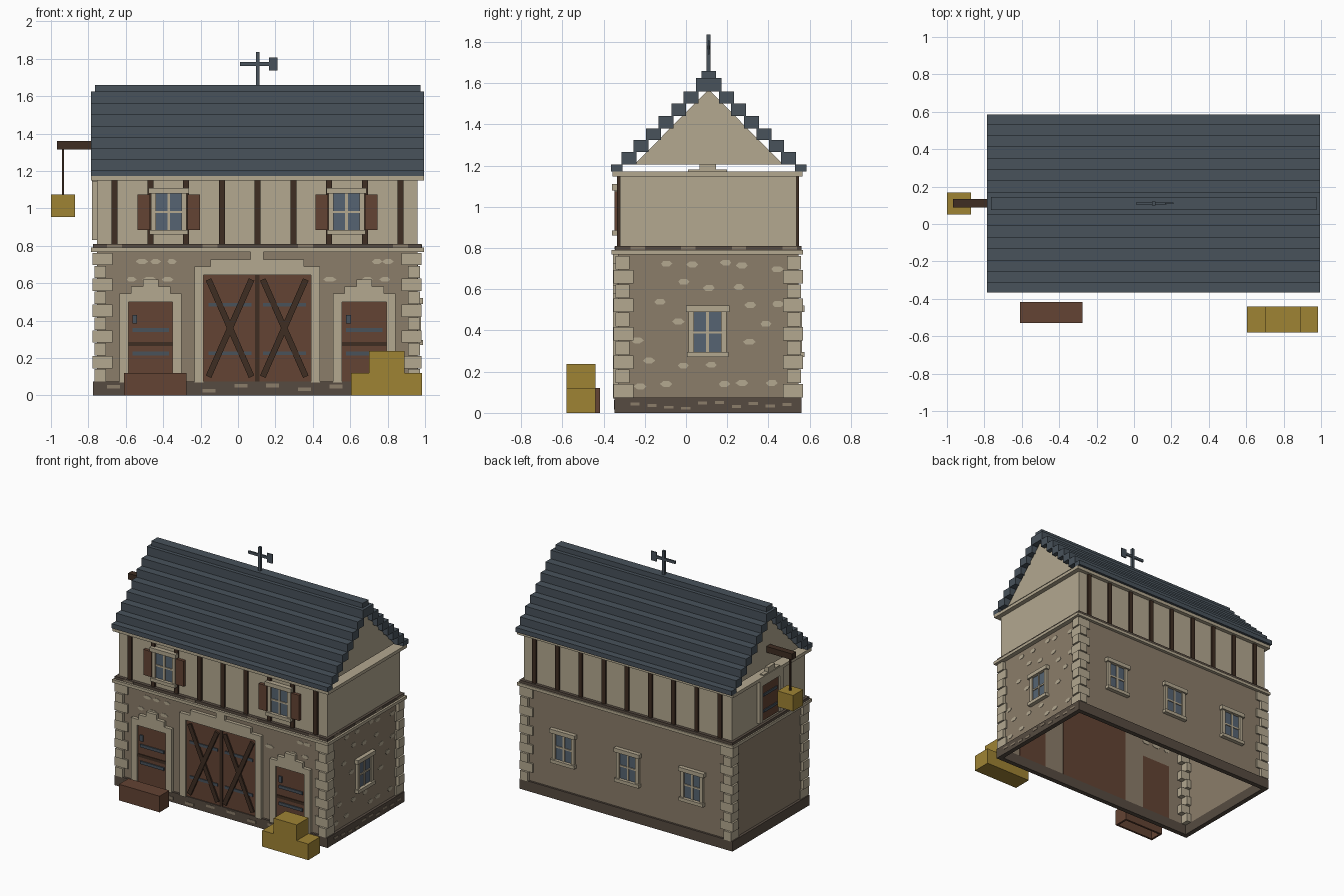
import bpy, bmesh, math, random
from mathutils import Matrix, Vector

if "Cube" in bpy.data.objects:
    bpy.data.objects.remove(bpy.data.objects["Cube"])

random.seed(4)


def srgb(r, g, b):
    f = lambda c: (c / 255 / 12.92) if c < 11 else ((c / 255 + 0.055) / 1.055) ** 2.4
    return (f(r), f(g), f(b), 1)


def material(name, *rgb):
    m = bpy.data.materials.new(name)
    m.diffuse_color = srgb(*rgb)
    m.use_nodes = True
    m.node_tree.nodes["Principled BSDF"].inputs["Base Color"].default_value = m.diffuse_color
    return m


STONE = material("wall stone", 139, 125, 106)
PALE = material("pale stone", 179, 168, 144)
PLINTH = material("plinth stone", 86, 75, 65)
TIMBER = material("dark timber", 62, 45, 34)
WOOD = material("red brown wood", 99, 67, 51)
SLATE = material("slate", 72, 82, 91)
GLASS = material("glass", 86, 100, 114)
STRAW = material("yellow straw", 159, 131, 52)

# wall planes of the building
X0, X1, Y0, Y1 = -0.755, 0.96, -0.33, 0.545
CX, CY = 0.105, 0.11


class Part:
    """Collects simple solids into one named object."""

    def __init__(self, name, mat):
        self.name, self.mat, self.bm = name, mat, bmesh.new()

    def box(self, x0, x1, y0, y1, z0, z1):
        c = Vector(((x0 + x1) / 2, (y0 + y1) / 2, (z0 + z1) / 2))
        s = Matrix.Diagonal((abs(x1 - x0), abs(y1 - y0), abs(z1 - z0), 1))
        bmesh.ops.create_cube(self.bm, size=1, matrix=Matrix.Translation(c) @ s)

    def on(self, wall, u0, u1, z0, z1, d1, d0=-0.005):
        """Box on a wall: u along it, d outwards from it."""
        if wall == "F":
            self.box(u0, u1, Y0 - d1, Y0 - d0, z0, z1)
        elif wall == "B":
            self.box(u0, u1, Y1 + d0, Y1 + d1, z0, z1)
        elif wall == "R":
            self.box(X1 + d0, X1 + d1, u0, u1, z0, z1)
        else:
            self.box(X0 - d1, X0 - d0, u0, u1, z0, z1)

    def brace(self, x0, z0, x1, z1, y, w, t):
        L, a = math.hypot(x1 - x0, z1 - z0), math.atan2(z1 - z0, x1 - x0)
        m = (Matrix.Translation(((x0 + x1) / 2, y, (z0 + z1) / 2))
             @ Matrix.Rotation(-a, 4, "Y") @ Matrix.Diagonal((L, t, w, 1)))
        bmesh.ops.create_cube(self.bm, size=1, matrix=m)

    def prism(self, pts, vec):
        f = self.bm.faces.new([self.bm.verts.new(p) for p in pts])
        r = bmesh.ops.extrude_face_region(self.bm, geom=[f])
        vs = [v for v in r["geom"] if isinstance(v, bmesh.types.BMVert)]
        bmesh.ops.translate(self.bm, verts=vs, vec=vec)

    def done(self):
        bmesh.ops.recalc_face_normals(self.bm, faces=self.bm.faces)
        me = bpy.data.meshes.new(self.name)
        self.bm.to_mesh(me)
        self.bm.free()
        me.materials.append(self.mat)
        bpy.context.collection.objects.link(bpy.data.objects.new(self.name, me))


def ring(p, x0, x1, y0, y1, z0, z1, t):
    p.box(x0, x1, y0, y0 + t, z0, z1)
    p.box(x0, x1, y1 - t, y1, z0, z1)
    p.box(x0, x0 + t, y0 + t, y1 - t, z0, z1)
    p.box(x1 - t, x1, y0 + t, y1 - t, z0, z1)


# hollow shells: plinth, ground storey, upper storey
p = Part("plinth", PLINTH)
ring(p, -0.775, 0.98, -0.347, 0.56, 0, 0.075, 0.035)
p.done()
p = Part("stone_walls", STONE)
ring(p, X0, X1, Y0, Y1, 0.06, 0.78, 0.012)
p.done()
p = Part("plaster_walls", PALE)
ring(p, X0, X1, -0.32, 0.537, 0.8, 1.15, 0.012)
p.done()

# floor band and eaves ledge
p = Part("ledges", PALE)
p.box(-0.785, 0.995, -0.362, 0.568, 0.768, 0.79)
p.box(-0.785, 0.995, -0.357, 0.566, 1.148, 1.172)
p.done()
p = Part("floor_beam", PLINTH)
p.box(-0.775, 0.98, -0.345, 0.56, 0.79, 0.81)
p.done()

# alternating corner stones
p = Part("corner_stones", PALE)
for sx, x in ((1, X0), (-1, X1)):
    for sy, y in ((1, Y0), (-1, Y1)):
        for i in range(10):
            z = 0.075 + i * 0.069
            a, b, o = (0.085, 0.055, 0.022) if i % 2 else (0.05, 0.075, 0.012)
            p.box(x - sx * o, x + sx * a, y - sy * (0.034 - o), y + sy * b, z, z + 0.066)
p.done()

# timber posts, front and back
p = Part("timber_posts", TIMBER)
for i in range(9):
    x = -0.66 + 0.1912 * i
    p.on("F", x - 0.016, x + 0.016, 0.81, 1.148, 0.004, -0.012)
    p.on("B", x - 0.016, x + 0.016, 0.81, 1.148, 0.004, -0.012)
p.done()

# stepped slate roof
p = Part("slate_roof", SLATE)
ys = [-0.365, -0.313, -0.255, -0.194, -0.133, -0.071, -0.012]
zs = [1.172, 1.206, 1.265, 1.323, 1.381, 1.44, 1.502, 1.56]
for i, y in enumerate(ys):
    w = 0.056 if i == 0 else 0.072
    p.box(-0.785, 0.995, y, y + w, zs[i], zs[i + 1])
    p.box(-0.785, 0.995, 2 * CY - y - w, 2 * CY - y, zs[i], zs[i + 1])
p.box(-0.785, 0.995, 0.048, 0.172, 1.56, 1.624)
p.box(-0.765, 0.975, 0.075, 0.145, 1.624, 1.66)
p.done()
p = Part("gables", PALE)
for x in (X0, X1 - 0.012):
    p.prism([(x, -0.25, 1.206), (x, 0.47, 1.206), (x, CY, 1.57)], (0.012, 0, 0))
p.done()

# weather vane
p = Part("weather_vane", SLATE)
p.box(0.095, 0.115, 0.1, 0.12, 1.65, 1.835)
p.box(0.01, 0.175, 0.104, 0.116, 1.762, 1.782)
p.box(0.165, 0.21, 0.106, 0.114, 1.738, 1.806)
p.done()

# windows
surround, bars, panes = Part("window_surrounds", PALE), Part("window_bars", PALE), Part("window_panes", GLASS)


def window(wall, u, z, w=0.085, h=0.1, d=0.0):
    panes.on(wall, u - w, u + w, z - h, z + h, d + 0.006)
    for s in (-1, 1):
        a = u + s * (w - 0.006)
        surround.on(wall, a - 0.013, a + 0.013, z - h, z + h, d + 0.018)
    surround.on(wall, u - w - 0.02, u + w + 0.02, z + h, z + h + 0.03, d + 0.03)
    surround.on(wall, u - w - 0.015, u + w + 0.015, z - h - 0.02, z - h + 0.005, d + 0.03)
    bars.on(wall, u - 0.007, u + 0.007, z - h, z + h, d + 0.012)
    bars.on(wall, u - w, u + w, z - 0.006, z + 0.006, d + 0.012)


window("R", 0.105, 0.39)
for x in (0.62, 0.09, -0.44):
    window("B", x, 0.39)
shutters = Part("shutters", WOOD)
for x in (-0.37, 0.58):
    window("F", x, 0.98, 0.088, 0.1)
    for s in (-1, 1):
        shutters.on("F", x + s * 0.1, x + s * 0.166, 0.885, 1.075, 0.018)
for q in (surround, bars, panes, shutters):
    q.done()

# doors with stepped surrounds
frames, leaves = Part("door_surrounds", PALE), Part("door_leaves", WOOD)
iron, rails = Part("door_iron", SLATE), Part("door_rails", TIMBER)


def door(wall, u, z0, z1, w, steps, jamb=0.048):
    leaves.on(wall, u - w, u + w, z0, z1, 0.01, -0.016)
    for s in (-1, 1):
        frames.on(wall, u + s * w, u + s * (w + jamb), z0, z1, 0.025)
    frames.on(wall, u - w - jamb, u + w + jamb, z1, z1 + 0.045, 0.025)
    z = z1 + 0.045
    for half, h in steps:
        frames.on(wall, u - half, u + half, z, z + h, 0.025)
        z += h


for x in (-0.467, 0.675):
    door("F", x, 0.07, 0.5, 0.118, [(0.105, 0.037), (0.042, 0.037)])
    for z in (0.35, 0.225):
        iron.on("F", x - 0.098, x + 0.098, z - 0.011, z + 0.011, 0.018)
    iron.on("F", x - 0.098, x - 0.072, 0.385, 0.43, 0.02)
    rails.on("F", x - 0.118, x + 0.118, 0.263, 0.285, 0.015)
door("F", 0.1025, 0.07, 0.645, 0.2875, [(0.25, 0.037), (0.035, 0.045)])
for s in (-1, 1):
    c = 0.1025 + s * 0.145
    for z in (0.485, 0.225):
        iron.on("F", c - 0.115, c + 0.115, z - 0.01, z + 0.01, 0.016)
    for t in (-1, 1):
        rails.brace(c - t * 0.115, 0.1, c + t * 0.115, 0.62, Y0 - 0.016 - 0.002 * t, 0.032, 0.014)
rails.on("F", 0.091, 0.114, 0.075, 0.645, 0.016)
# loft door on the left end
door("L", 0.105, 0.83, 1.1, 0.1, [(0.095, 0.035), (0.04, 0.035)], 0.04)
for z in (0.9, 1.02):
    iron.on("L", 0.025, 0.185, z - 0.01, z + 0.01, 0.016)
for q in (frames, leaves, iron, rails):
    q.done()

# scattered pale stones set through the front and right walls
p = Part("pale_wall_stones", PALE)


def blob(wall, u, z, a, b):
    ring6 = [(u + a * math.cos(k * math.pi / 3) * random.uniform(0.85, 1.15),
              z + b * math.sin(k * math.pi / 3)) for k in range(6)]
    if wall == "F":
        p.prism([(s, Y0 - 0.003, t) for s, t in ring6], (0, 0.018, 0))
    else:
        p.prism([(X1 + 0.003, s, t) for s, t in ring6], (-0.018, 0, 0))


blocked_front = [(-0.67, -0.26, 0.6), (-0.27, 0.47, 0.72), (0.47, 0.88, 0.6)]
for r in range(7):
    z = 0.14 + r * 0.096
    for k in range(18):
        u = -0.62 + k * 0.09 + 0.045 * (r % 2) + random.uniform(-0.02, 0.02)
        if u < 0.85 and not any(a < u < b and z < t for a, b, t in blocked_front):
            if random.random() < 0.75:
                blob("F", u, z, random.uniform(0.025, 0.04), 0.014)
    for k in range(6):
        u = -0.24 + k * 0.135 + 0.065 * (r % 2) + random.uniform(-0.03, 0.03)
        zz = z + random.uniform(-0.02, 0.02)
        if u < 0.45 and not (-0.03 < u < 0.24 and 0.24 < zz < 0.53) and random.random() < 0.75:
            blob("R", u, zz, 0.029, 0.016)
p.done()

# lighter stones on the plinth and floor beam
p = Part("plinth_stones", STONE)
for k in range(10):
    x, y = -0.7 + k * 0.17, -0.27 + k * 0.082
    z = random.uniform(0.015, 0.045)
    p.box(x, x + 0.07, -0.35, -0.34, z, z + 0.02)
    p.box(0.975, 0.983, y, y + 0.045, z, z + 0.014)
    if k % 3 == 0:
        p.box(x, x + 0.08, -0.348, -0.34, 0.792, 0.808)
        p.box(0.975, 0.983, y, y + 0.07, 0.792, 0.808)
p.done()

# hoist beam, rope and hanging load
p = Part("hoist", TIMBER)
p.box(-0.967, X0, 0.087, 0.133, 1.315, 1.36)
p.box(-0.942, -0.93, 0.104, 0.116, 1.06, 1.32)
p.done()
p = Part("hanging_load", STRAW)
p.box(-1.0, -0.872, 0.05, 0.168, 0.955, 1.073)
p.done()

# straw bales and wooden trough in front
p = Part("straw_bales", STRAW)
p.box(0.605, 0.795, -0.58, -0.44, 0, 0.12)
p.box(0.795, 0.985, -0.58, -0.44, 0, 0.12)
p.box(0.7, 0.89, -0.58, -0.44, 0.12, 0.237)
p.done()
p = Part("wooden_trough", WOOD)
ring(p, -0.61, -0.275, -0.53, -0.417, 0, 0.11, 0.015)
p.box(-0.61, -0.275, -0.53, -0.417, 0.105, 0.12)
p.done()
